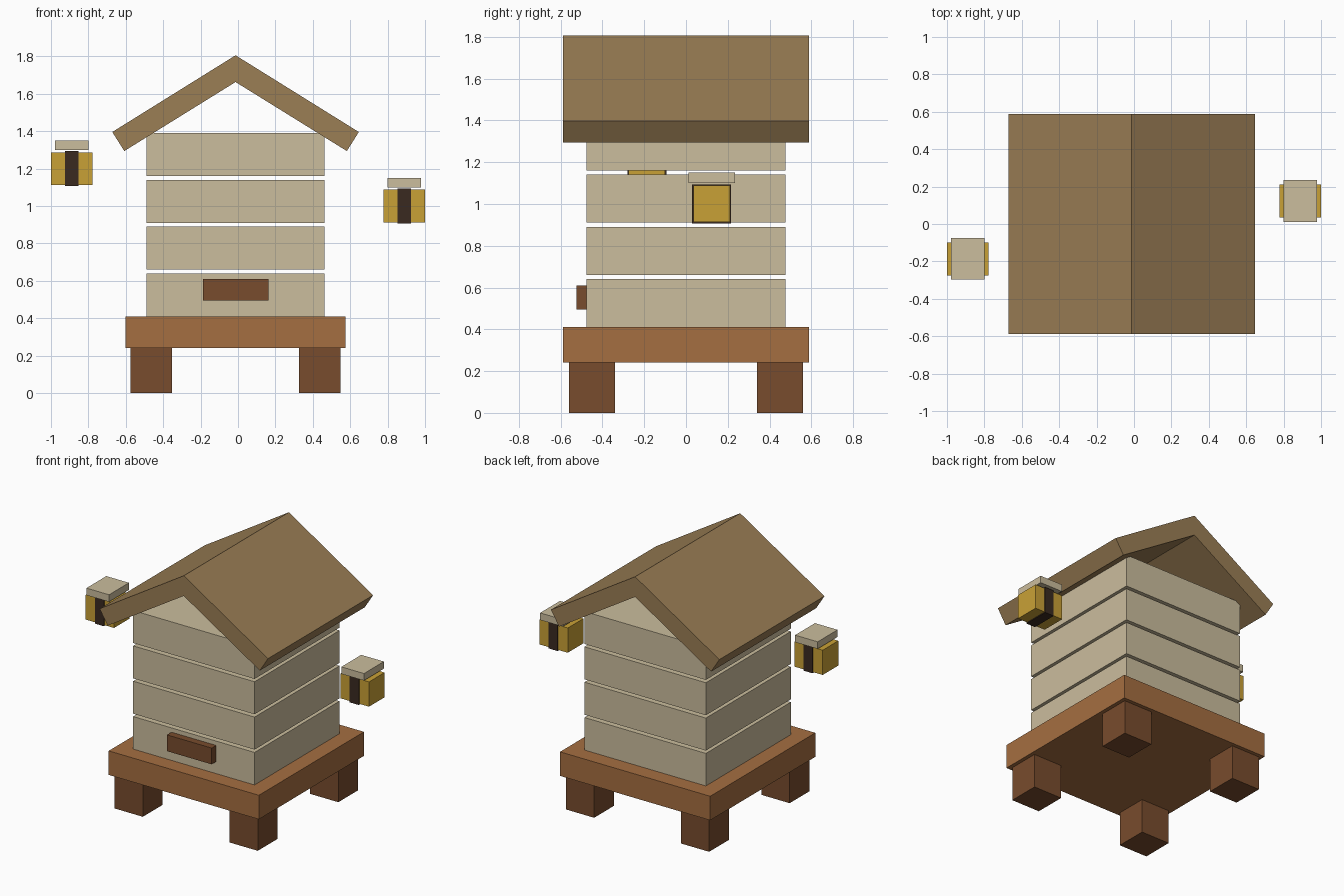
import bpy
import bmesh

cube = bpy.data.objects.get("Cube")
if cube:
    bpy.data.objects.remove(cube, do_unlink=True)


def material(name, hex_code):
    """Flat material from an sRGB hex code, converted to linear."""
    srgb = [int(hex_code[i:i + 2], 16) / 255 for i in (0, 2, 4)]
    col = [c / 12.92 if c <= 0.04045 else ((c + 0.055) / 1.055) ** 2.4 for c in srgb]
    mat = bpy.data.materials.new(name)
    mat.use_nodes = True
    mat.diffuse_color = (*col, 1)
    bsdf = mat.node_tree.nodes["Principled BSDF"]
    bsdf.inputs["Base Color"].default_value = (*col, 1)
    bsdf.inputs["Roughness"].default_value = 0.9
    return mat


CREAM = material("cream", "CBBD9D")
ROOF = material("roof_brown", "9B7E55")
WOOD = material("orange_wood", "A56E41")
DARK_WOOD = material("dark_wood", "784C2D")
YELLOW = material("honey_yellow", "C9A136")
STRIPE = material("stripe_black", "3A2A20")


def add_object(name, bm, mat):
    bmesh.ops.recalc_face_normals(bm, faces=bm.faces)
    mesh = bpy.data.meshes.new(name)
    bm.to_mesh(mesh)
    bm.free()
    mesh.materials.append(mat)
    obj = bpy.data.objects.new(name, mesh)
    bpy.context.collection.objects.link(obj)
    return obj


def box(name, center, size, mat):
    bm = bmesh.new()
    bmesh.ops.create_cube(bm, size=1)
    bmesh.ops.scale(bm, vec=size, verts=bm.verts)
    bmesh.ops.translate(bm, vec=center, verts=bm.verts)
    return add_object(name, bm, mat)


CX = -0.013      # hive centre line
DEPTH = 1.175    # stand and roof depth

# Stand: slab on four square legs
box("stand_slab", (CX, 0, 0.325), (DEPTH, DEPTH, 0.17), WOOD)
for side, sx in (("right", -1), ("left", 1)):
    for end, sy in (("front", -1), ("back", 1)):
        box(f"{end}_{side}_leg", (CX + sx * 0.45, sy * 0.45, 0.12),
            (0.222, 0.222, 0.24), DARK_WOOD)

# Hive body: four stacked tiers with open gaps
for i in range(4):
    box(f"hive_tier_{i + 1}", (CX, 0, 0.525 + i * 0.25), (0.95, 0.95, 0.23), CREAM)

# Entrance block
box("entrance", (CX, -0.495, 0.552), (0.35, 0.06, 0.115), DARK_WOOD)

# Gabled roof: chevron profile extruded front to back
half = [(0, 1.806), (0.659, 1.396), (0.595, 1.294), (0, 1.663)]
profile = half + [(-x, z) for x, z in half[2:0:-1]]
bm = bmesh.new()
face = bm.faces.new([bm.verts.new((CX + x, -DEPTH / 2, z)) for x, z in profile])
ext = bmesh.ops.extrude_face_region(bm, geom=[face])
moved = [g for g in ext["geom"] if isinstance(g, bmesh.types.BMVert)]
bmesh.ops.translate(bm, vec=(0, DEPTH, 0), verts=moved)
add_object("roof", bm, ROOF)


# Bees: body, stripe band and a flat wing slab hovering above
def bee(name, x, y, z):
    box(f"{name}_body", (x, y, z), (0.222, 0.175, 0.175), YELLOW)
    box(f"{name}_stripe", (x, y, z), (0.071, 0.187, 0.187), STRIPE)
    box(f"{name}_wings", (x, y, z + 0.125), (0.177, 0.222, 0.05), CREAM)


bee("right_bee", -0.889, -0.187, 1.2)
bee("left_bee", 0.889, 0.123, 1.0)
